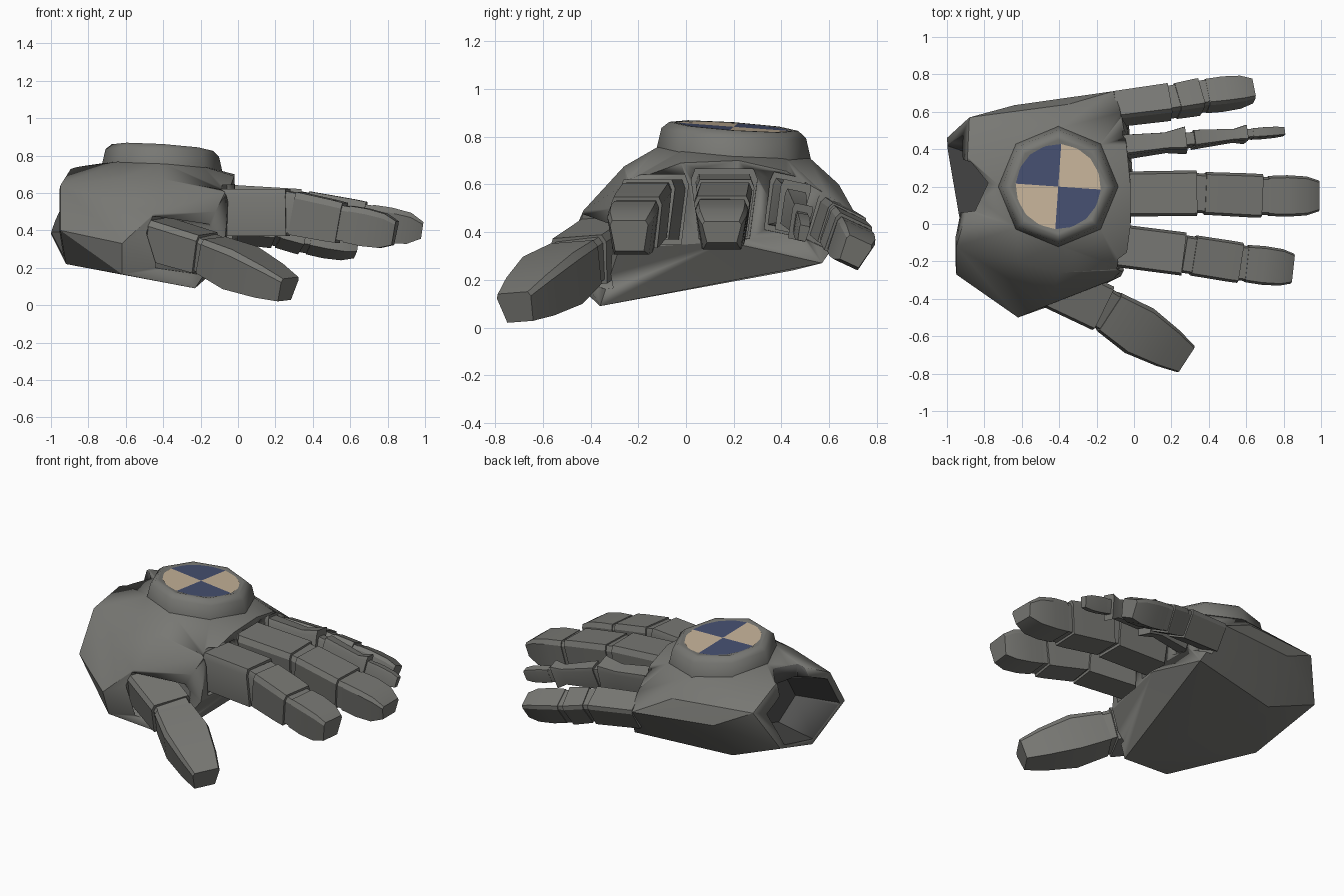
import bpy, bmesh, math
from mathutils import Vector, Matrix

if "Cube" in bpy.data.objects:
    bpy.data.objects.remove(bpy.data.objects["Cube"])


def material(name, rgb):
    m = bpy.data.materials.new(name)
    m.diffuse_color = (*rgb, 1)
    m.use_nodes = True
    m.node_tree.nodes["Principled BSDF"].inputs["Base Color"].default_value = m.diffuse_color
    return m


GREY = material("warm_grey", (0.187, 0.187, 0.173))
DARK = material("dark_grey", (0.085, 0.085, 0.083))
CREAM = material("cream", (0.57, 0.455, 0.32))
NAVY = material("navy", (0.062, 0.08, 0.165))


def finish(name, bm, mats=(GREY,), angle=28):
    bmesh.ops.recalc_face_normals(bm, faces=bm.faces)
    me = bpy.data.meshes.new(name)
    bm.to_mesh(me)
    bm.free()
    for m in mats:
        me.materials.append(m)
    ob = bpy.data.objects.new(name, me)
    bpy.context.collection.objects.link(ob)
    bpy.ops.object.select_all(action='DESELECT')
    ob.select_set(True)
    bpy.context.view_layer.objects.active = ob
    bpy.ops.object.shade_smooth_by_angle(angle=math.radians(angle))
    return ob


def hull(name, pts):
    bm = bmesh.new()
    for p in pts:
        bm.verts.new(p)
    bmesh.ops.convex_hull(bm, input=bm.verts)
    bmesh.ops.delete(bm, geom=[v for v in bm.verts if not v.link_faces], context='VERTS')
    return finish(name, bm)


def loft(name, rings, angle=28, mat=GREY):
    bm = bmesh.new()
    vs = [[bm.verts.new(p) for p in r] for r in rings]
    n = len(vs[0])
    for a, b in zip(vs, vs[1:]):
        for i in range(n):
            bm.faces.new((a[i], a[(i + 1) % n], b[(i + 1) % n], b[i]))
    bm.faces.new(vs[0][::-1])
    bm.faces.new(vs[-1])
    return finish(name, bm, (mat,), angle)


def cut(target, cutter):
    mod = target.modifiers.new(cutter.name, 'BOOLEAN')
    mod.operation, mod.solver, mod.object = 'DIFFERENCE', 'EXACT', cutter
    mod.material_mode = 'TRANSFER'
    cutter.hide_render = True
    cutter.hide_set(True)


def section(center, d, hw, hh, roll):
    # box section with chamfered upper corners and a narrower underside
    side = Matrix.Rotation(math.radians(roll), 3, d) @ Vector((0, 0, 1)).cross(d).normalized()
    up = d.cross(side)
    half = [(.76, -1), (1, .7), (.88, 1)]
    outline = half + [(-u, v) for u, v in reversed(half)]
    return [center + side * (hw * u) + up * (hh * v) for u, v in outline]


def digit(name, stations, roll=0, flare=1.0, bulge=1.0):
    # stations run base to tip: (x, y, z, half width, half height)
    last = len(stations) - 2
    for k, (s, t) in enumerate(zip(stations, stations[1:])):
        a, b = Vector(s[:3]), Vector(t[:3])
        d = (b - a).normalized()

        def at(f, scale=1.0, taper=None):
            g = f if taper is None else taper
            w, h = (s[i] + (t[i] - s[i]) * g for i in (3, 4))
            return section(a.lerp(b, f), d, w * scale, h * scale, roll)

        gap = .018 / (b - a).length
        if k == 0:  # base segment, and the pocket it sits in
            rings = [at(0), at(.65), at(1 - gap, flare)]
            pocket = [section(a + d * q, d, s[3] + .018, s[4] + .022, roll) for q in (.015, .32)]
            cutter = loft(f"{name}_socket_cutter", pocket)
        elif k < last:
            rings = [at(gap, .94 * flare ** .4), at(.75), at(1 - gap, flare)]
        else:  # finger tip
            rings = [at(gap, .94), at(.4, bulge, .15), at(.76, 1, .35), at(1)]
        loft(f"{name}_segment_{k + 1}", rings)
        if k:  # slimmer joint in the gap
            loft(f"{name}_joint_{k}", [section(a + d * q, d, s[3] * .87, s[4] * .87, roll)
                                       for q in (-.035, .035)])
    return cutter


# Palm body
wrist = [(-1, .46, .38), (-.92, .02, .22), (-.95, -.27, .4), (-.95, -.12, .64),
         (-.89, .08, .735), (-.89, .36, .725), (-.88, .57, .62)]
underside = [(-.23, -.36, .09), (-.62, -.44, .165), (-.62, -.5, .33), (-.65, .45, .24),
             (-.03, .57, .27), (-.07, -.28, .33), (0, .17, .36)]
crest = [(-.12, -.3, .5), (-.05, -.24, .61), (-.02, -.02, .69), (-.02, .22, .7),
         (-.04, .42, .655), (-.07, .6, .55), (-.11, .71, .475)]
dome = [(-.45, -.43, .49), (-.4, -.26, .675), (-.62, -.2, .68), (-.35, .5, .69),
        (-.35, .64, .6), (-.64, .635, .5)]
CX, CY = -.405, .2


def tilted(r, z, n=8, turn=0.0):
    # ring leaning with the back of the hand
    out = []
    for i in range(n):
        a = math.tau * i / n + turn
        x, y = r * math.cos(a), r * math.sin(a)
        out.append((CX + x, CY + y, z - .065 * x - .07 * y))
    return out


palm = hull("palm", wrist + underside + crest + dome + tilted(.31, .74))

# Hollow wrist with a notch on its upper edge
mid_wrist = Vector((-.95, .1, .46))
bore = []
for x, s in ((-1.1, .98), (-.7, .6)):
    pts = [mid_wrist.lerp(Vector(p), s) for p in wrist]
    bore.append([(x, p.y, p.z) for p in pts])
cut(palm, loft("wrist_bore_cutter", bore, mat=DARK))
notch = [(-1.1, .04), (-1.1, .38), (-.93, .35), (-.87, .33), (-.78, .22), (-.85, .07)]
cut(palm, loft("wrist_notch_cutter", [[(x, y, z) for x, y in notch] for z in (.5, .95)], mat=DARK))

# Fingers and thumb
cut(palm, digit("index_finger", [(-.09, -.115, .495, .115, .125), (.285, -.163, .495, .116, .125),
                                 (.57, -.208, .437, .108, .108), (.84, -.238, .385, .08, .065)]))
cut(palm, digit("middle_finger", [(-.07, .16, .52, .12, .125), (.35, .165, .5, .122, .12),
                                  (.69, .15, .445, .116, .105), (.985, .15, .4, .082, .045)]))
cut(palm, digit("ring_finger", [(-.07, .405, .52, .058, .1), (.295, .445, .505, .042, .07),
                                (.612, .478, .438, .028, .05), (.8, .492, .395, .022, .033)],
                roll=-12, flare=1.5))
cut(palm, digit("little_finger", [(-.1, .61, .44, .082, .085), (.207, .65, .41, .087, .088),
                                  (.367, .678, .37, .085, .086), (.635, .708, .318, .058, .055)],
                roll=-25))
cut(palm, digit("thumb", [(-.45, -.31, .36, .13, .11), (-.165, -.445, .275, .13, .105),
                          (.265, -.71, .085, .085, .065)], roll=4, bulge=1.15))

# Octagonal mount on the back of the hand
loft("badge_mount", [tilted(r, z) for r, z in ((.325, .62), (.325, .72), (.303, .815),
                                               (.27, .843), (.25, .843), (.228, .836))], 46)

# Quartered round badge
bm = bmesh.new()
mid = bm.verts.new((CX, CY, .841))
rim = [bm.verts.new(p) for p in tilted(.228, .841, 16, math.radians(-4))]
for i in range(16):
    f = bm.faces.new((mid, rim[i], rim[(i + 1) % 16]))
    f.material_index = (i // 4) % 2
finish("badge", bm, (CREAM, NAVY))
